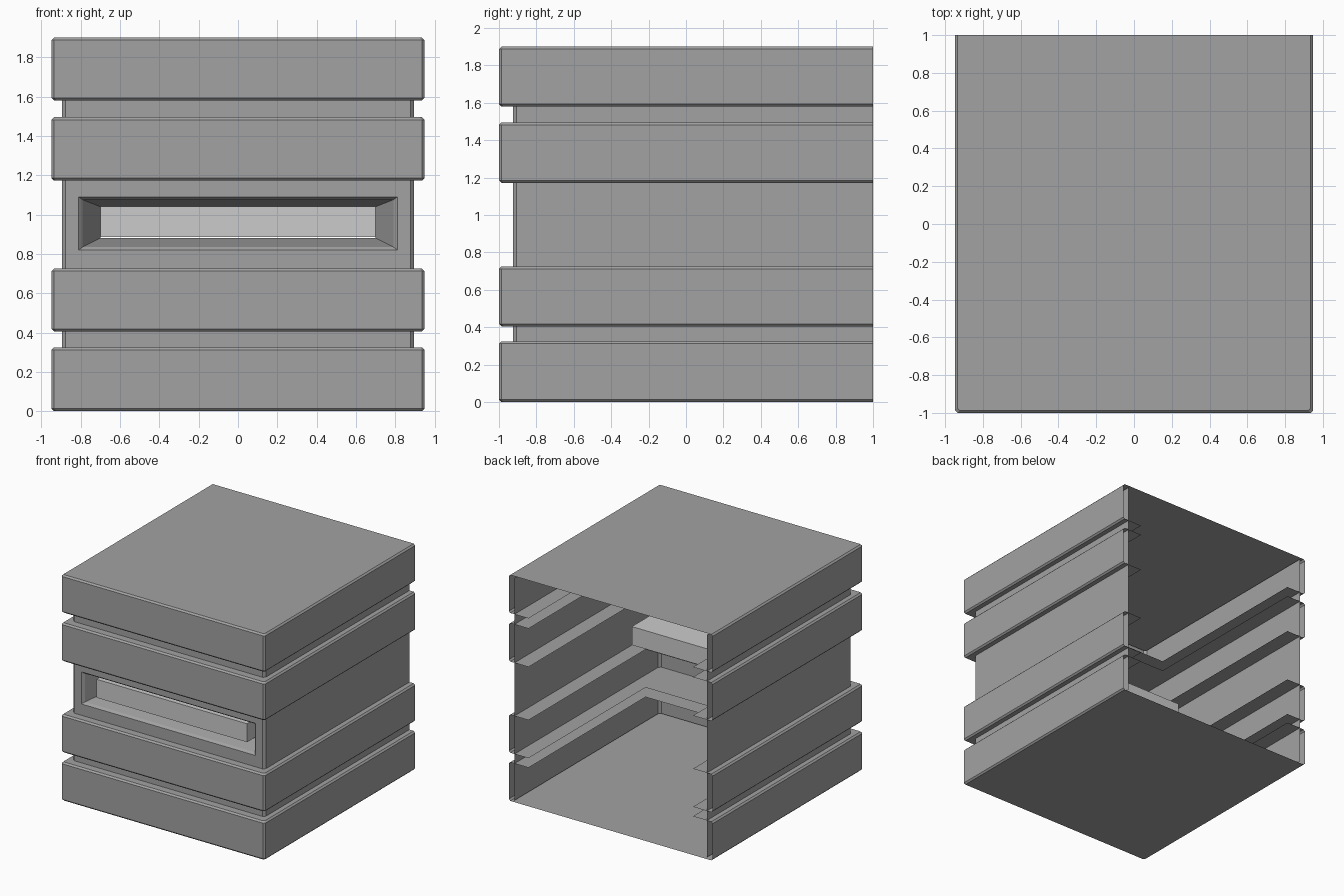
import bpy, bmesh

if "Cube" in bpy.data.objects:
    bpy.data.objects.remove(bpy.data.objects["Cube"])

BACK = 1.0


def grey(name, v):
    m = bpy.data.materials.new(name)
    m.diffuse_color = (v, v, v, 1)
    m.use_nodes = True
    m.node_tree.nodes["Principled BSDF"].inputs["Base Color"].default_value = m.diffuse_color
    return m


BODY = grey("dark_grey", 0.365)
LIGHT = grey("mid_grey", 0.54)


def outline(x, y, c):
    """U-shaped plan with chamfered front corners, open at the back."""
    return [(-x, BACK), (-x, y + c), (-x + c, y), (x - c, y), (x, y + c), (x, BACK)]


def loft(bm, rings, closed=False, skip=()):
    """Join successive rings of points with quads; returns the vertex rings."""
    vr = [[bm.verts.new(p) for p in r] for r in rings]
    n = len(vr[0])
    for a, b in zip(vr, vr[1:]):
        for i in range(n if closed else n - 1):
            if i not in skip:
                j = (i + 1) % n
                bm.faces.new((a[i], a[j], b[j], b[i]))
    return vr


def finish(bm, name, mat=BODY):
    bmesh.ops.remove_doubles(bm, verts=bm.verts, dist=1e-5)
    bmesh.ops.recalc_face_normals(bm, faces=bm.faces)
    me = bpy.data.meshes.new(name)
    bm.to_mesh(me)
    bm.free()
    me.materials.append(mat)
    ob = bpy.data.objects.new(name, me)
    bpy.context.collection.objects.link(ob)


def band(name, z0, z1, floor=False, roof=False):
    """Chamfered band with inward shelves, or a full floor / roof."""
    c, w = 0.013, 0.948
    steps = [(w - c, -1 + c, c, z0), (w, -1, c, z0 + c),
             (w, -1, c, z1 - c), (w - c, -1 + c, c, z1)]
    if not floor:
        steps.insert(0, (0.765, -0.555, 0.001, z0))
    if not roof:
        steps.append((0.765, -0.555, 0.001, z1))
    bm = bmesh.new()
    vr = loft(bm, [[(px, py, z) for px, py in outline(x, y, k)] for x, y, k, z in steps])
    if floor:
        bm.faces.new(vr[0])
    if roof:
        bm.faces.new(vr[-1])
    finish(bm, name)


# Four projecting bands
band("bottom_band", 0.0, 0.325, floor=True)
band("lower_band", 0.405, 0.725)
band("upper_band", 1.172, 1.495)
band("top_band", 1.58, 1.9, roof=True)

# Recessed core with a tapered pocket in its front
bm = bmesh.new()
x, y, c, z0, z1 = 0.895, -0.925, 0.018, 0.015, 1.885
loft(bm, [[(px, py, z) for px, py in outline(x, y, c)] for z in (z0, z1)], skip=(2,))
pocket = [(x - c, z0, z1, y), (0.81, 0.82, 1.09, y),
          (0.79, 0.835, 1.075, -0.905), (0.70, 0.88, 1.04, -0.70)]
loft(bm, [[(-w, d, a), (w, d, a), (w, d, b), (-w, d, b)] for w, a, b, d in pocket], closed=True)
finish(bm, "core")

# Lighter bar sitting in the pocket
bm = bmesh.new()
bmesh.ops.create_cube(bm, size=1)
for v in bm.verts:
    v.co = (v.co.x * 1.40, v.co.y * 0.60 - 0.58, v.co.z * 0.155 + 0.9625)
finish(bm, "pocket_bar", LIGHT)
